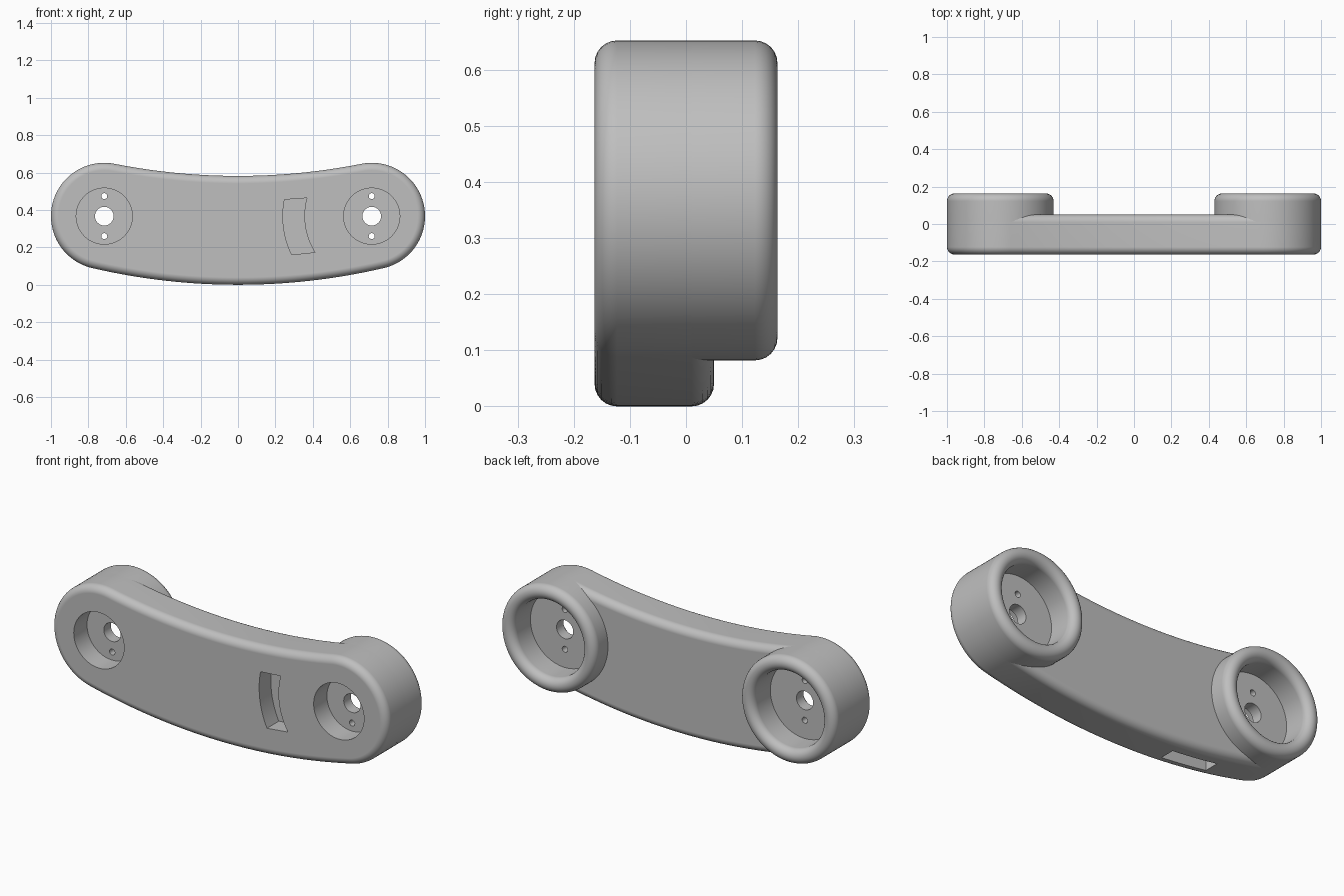
import bpy, bmesh
from math import pi, sin, cos, atan2, hypot, radians

cube = bpy.data.objects.get("Cube")
if cube:
    bpy.data.objects.remove(cube)

# Main dimensions
CX, CZ, END_R = 0.715, 0.367, 0.285      # rounded ends
FRONT, BACK, RIM = -0.163, 0.05, 0.163   # depth levels
PLATE_FRONT, PLATE_BACK = -0.05, 0.01    # thin wall inside each end
BORE_R, FILLET = 0.205, 0.04
LOW_R, TOP_R = 3.44, 3.4                 # gentle arcs below and above
LOW_Z, TOP_Z = LOW_R, 0.582 + TOP_R
STEPS = 6

grey = bpy.data.materials.new("plain grey")
grey.use_nodes = True
colour = (0.52, 0.52, 0.52, 1)
grey.diffuse_color = colour
grey.node_tree.nodes["Principled BSDF"].inputs["Base Color"].default_value = colour


def loft(name, rings, closed=False):
    """Skin a list of equal rings; cap the ends or join last to first."""
    bm = bmesh.new()
    loops = [[bm.verts.new(p) for p in ring] for ring in rings]
    pairs = list(zip(loops, loops[1:]))
    if closed:
        pairs.append((loops[-1], loops[0]))
    else:
        bm.faces.new(loops[0])
        bm.faces.new(loops[-1])
    for a, b in pairs:
        n = len(a)
        for i in range(n):
            j = (i + 1) % n
            bm.faces.new((a[i], a[j], b[j], b[i]))
    bmesh.ops.recalc_face_normals(bm, faces=bm.faces)
    mesh = bpy.data.meshes.new(name)
    bm.to_mesh(mesh)
    bm.free()
    mesh.materials.append(grey)
    obj = bpy.data.objects.new(name, mesh)
    bpy.context.collection.objects.link(obj)
    return obj


def arc(cx, cz, r, a0, a1, n):
    return [(cx + r * cos(a0 + (a1 - a0) * i / n), cz + r * sin(a0 + (a1 - a0) * i / n))
            for i in range(n + 1)]


def circle(cx, cz, r, y, n=96):
    return [(x, y, z) for x, z in arc(cx, cz, r, 0, 2 * pi, n)[:-1]]


def outline(inset, y):
    """Handle outline made of tangent arcs, shrunk by inset."""
    low = atan2(CZ - LOW_Z, CX)
    top = atan2(CZ - TOP_Z, CX)
    half = arc(0, LOW_Z, LOW_R - inset, -pi / 2, low, 16)
    half += arc(CX, CZ, END_R - inset, low, top + pi, 48)[1:]
    half += arc(0, TOP_Z, TOP_R + inset, top, -pi / 2, 16)[1:]
    full = half + [(-x, z) for x, z in half[-2:0:-1]]
    return [(x, y, z) for x, z in full]


def cut(target, cutter):
    cutter.hide_render = True
    mod = target.modifiers.new("cut", 'BOOLEAN')
    mod.operation = 'DIFFERENCE'
    mod.solver = 'EXACT'
    mod.object = cutter
    bpy.context.view_layer.objects.active = target
    bpy.ops.object.modifier_apply(modifier=mod.name)
    bpy.data.objects.remove(cutter)


def finish(obj):
    bpy.ops.object.select_all(action='DESELECT')
    obj.select_set(True)
    bpy.context.view_layer.objects.active = obj
    bpy.ops.object.shade_smooth_by_angle(angle=radians(30))
    mod = obj.modifiers.new("flat faces", 'WEIGHTED_NORMAL')
    mod.keep_sharp = True


# Curved handle body with rounded front and back edges
quarter = [i * pi / 2 / STEPS for i in range(STEPS + 1)]
rings = [outline(FILLET * (1 - sin(t)), FRONT + FILLET * (1 - cos(t))) for t in quarter]
rings += [outline(FILLET * (1 - cos(t)), BACK - FILLET * (1 - sin(t))) for t in quarter]
body = loft("handle_body", rings)

for side, s in (("left", 1), ("right", -1)):
    # Raised round cup with a fully rounded rim
    mid = (BORE_R + END_R) / 2
    half_wall = (END_R - BORE_R) / 2
    profile = [(BORE_R, BACK)]
    profile += [(mid - half_wall * cos(t), RIM - half_wall + half_wall * sin(t))
                for t in [i * pi / 12 for i in range(13)]]
    profile += [(END_R, PLATE_BACK)]
    cup = loft(side + "_cup", [circle(s * CX, CZ, r, y) for r, y in profile], closed=True)
    finish(cup)

    # Front pocket, back bore, centre hole and two screw holes
    holes = [(0, 0.15, -0.3, PLATE_FRONT), (0, BORE_R, PLATE_BACK, 0.3),
             (0, 0.05, -0.1, 0.1), (0.107, 0.016, -0.1, 0.1), (-0.107, 0.016, -0.1, 0.1)]
    for dz, r, y0, y1 in holes:
        n = 96 if r > 0.1 else 32
        cut(body, loft("hole_cutter", [circle(s * CX, CZ + dz, r, y, n) for y in (y0, y1)]))

# Curved slot in the front, following the left end
slot = arc(CX, CZ, 0.475, radians(169.3), radians(205.7), 12)
slot += arc(CX, CZ, 0.36, radians(212.5), radians(164.4), 12)
cut(body, loft("slot_cutter", [[(x, y, z) for x, z in slot] for y in (-0.3, FRONT + 0.1)]))

# Rectangular socket in the underside
socket = [(-0.53, -0.11), (-0.26, -0.11), (-0.26, -0.03), (-0.53, -0.03)]
cut(body, loft("socket_cutter", [[(x, y, z) for x, y in socket] for z in (-0.1, 0.13)]))
finish(body)
